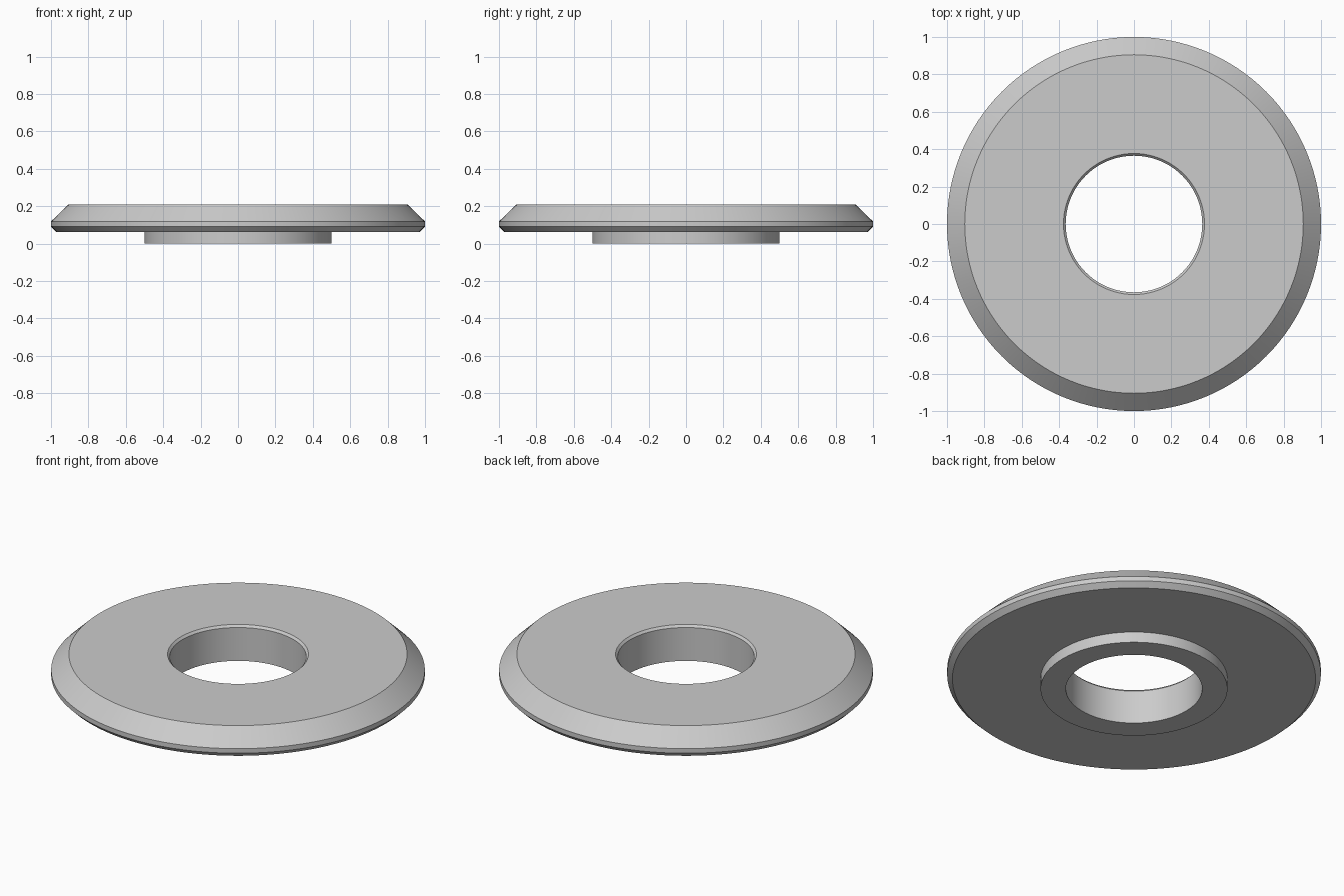
import bpy
import bmesh
import math
from mathutils import Vector

cube = bpy.data.objects.get("Cube")
if cube:
    bpy.data.objects.remove(cube, do_unlink=True)

SEGMENTS = 128

# Single flat grey
grey = bpy.data.materials.new("plain grey")
grey.use_nodes = True
colour = (0.6, 0.6, 0.6, 1)
grey.diffuse_color = colour
grey.node_tree.nodes["Principled BSDF"].inputs["Base Color"].default_value = colour

# Closed cross-section (radius, height): bore, hub, flange, rim, top face
profile = [
    (0.365, 0.0), (0.5, 0.0), (0.5, 0.063), (0.972, 0.063),
    (1.0, 0.091), (1.0, 0.118), (0.905, 0.21), (0.377, 0.21),
    (0.365, 0.197),
]

# Turn the cross-section around the upright axis
bm = bmesh.new()
verts = [bm.verts.new((r, 0, z)) for r, z in profile]
edges = [bm.edges.new((a, b)) for a, b in zip(verts, verts[1:] + verts[:1])]
bmesh.ops.spin(bm, geom=verts + edges, cent=Vector(), axis=Vector((0, 0, 1)),
               angle=math.tau, steps=SEGMENTS, use_merge=True)
bmesh.ops.remove_doubles(bm, verts=bm.verts[:], dist=0.0001)
bmesh.ops.recalc_face_normals(bm, faces=bm.faces[:])
mesh = bpy.data.meshes.new("flanged_washer")
bm.to_mesh(mesh)
bm.free()
mesh.materials.append(grey)

washer = bpy.data.objects.new("flanged_washer", mesh)
bpy.context.collection.objects.link(washer)

# Smooth round walls, crisp chamfer edges
bpy.ops.object.select_all(action='DESELECT')
washer.select_set(True)
bpy.context.view_layer.objects.active = washer
bpy.ops.object.shade_smooth_by_angle(angle=math.radians(25))
